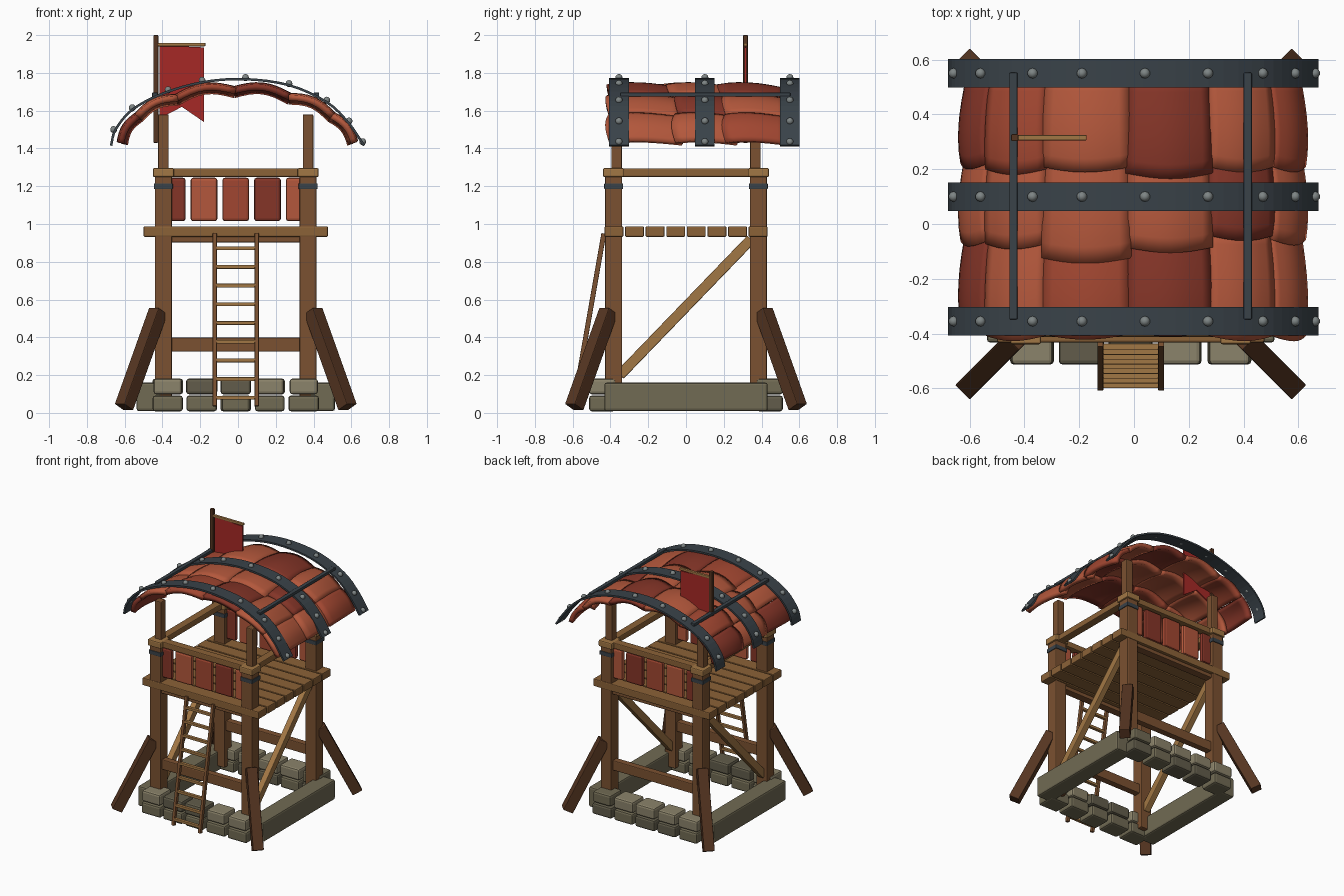
import bpy, bmesh, random
from math import pi, sin
from mathutils import Vector, Matrix

if "Cube" in bpy.data.objects:
    bpy.data.objects.remove(bpy.data.objects["Cube"])

random.seed(4)
CX = -0.012      # tower axis in x
S = 0.383        # post offset from the axis


def mat(name, r, g, b):
    m = bpy.data.materials.new(name)
    m.diffuse_color = [(c / 255) ** 2.2 for c in (r, g, b)] + [1]
    m.use_nodes = True
    m.node_tree.nodes["Principled BSDF"].inputs["Base Color"].default_value = m.diffuse_color
    return m


WOOD = mat("wood", 122, 82, 52)
LIGHT = mat("light_wood", 160, 118, 70)
PLANK = mat("plank_wood", 138, 98, 58)
DARK = mat("dark_wood", 86, 56, 38)
IRON = mat("iron", 60, 68, 74)
BOLT = mat("bolt_steel", 125, 132, 132)
STONES = [mat("stone_a", 112, 106, 84), mat("stone_b", 138, 130, 106), mat("stone_c", 98, 93, 76)]
REDS = [mat("red_a", 160, 72, 52), mat("red_b", 178, 88, 62), mat("red_c", 132, 56, 44)]
CLOTH = mat("cloth", 165, 45, 42)


def finish(name, bm, material, bevel=0, smooth=False, solid=0):
    bmesh.ops.recalc_face_normals(bm, faces=bm.faces)
    me = bpy.data.meshes.new(name)
    bm.to_mesh(me)
    bm.free()
    ob = bpy.data.objects.new(name, me)
    bpy.context.collection.objects.link(ob)
    me.materials.append(material)
    if solid:
        m = ob.modifiers.new("Solidify", 'SOLIDIFY')
        m.thickness, m.offset = solid, 0
    if bevel:
        m = ob.modifiers.new("Bevel", 'BEVEL')
        m.width, m.segments = bevel, 2
    if smooth:
        for p in me.polygons:
            p.use_smooth = True
    return ob


def box(name, c, size, material, bevel=0.006):
    bm = bmesh.new()
    bmesh.ops.create_cube(bm, size=1, matrix=Matrix.Translation(c) @ Matrix.Diagonal((*size, 1)))
    return finish(name, bm, material, bevel)


def bar(name, p, q, w, d, material, bevel=0.005):
    p, q = Vector(p), Vector(q)
    rot = (q - p).to_track_quat('Z', 'Y').to_matrix().to_4x4()
    bm = bmesh.new()
    bmesh.ops.create_cube(bm, size=1, matrix=Matrix.Translation((p + q) / 2) @ rot
                          @ Matrix.Diagonal((w, d, (q - p).length, 1)))
    return finish(name, bm, material, bevel)


def spline(pts, n):
    # Catmull-Rom resampling of a 2D path
    pts = [Vector(p) for p in pts]
    ext = [2 * pts[0] - pts[1]] + pts + [2 * pts[-1] - pts[-2]]
    out = []
    for i in range(1, len(ext) - 2):
        a, b, c, d = ext[i - 1:i + 3]
        for k in range(n):
            t = k / n
            out.append(0.5 * (2 * b + (c - a) * t + (2 * a - 5 * b + 4 * c - d) * t * t
                              + (3 * b - a - 3 * c + d) * t ** 3))
    return out + [pts[-1]]


# Corners: posts, iron bands, caps, splayed struts
for sx in (-1, 1):
    for sy in (-1, 1):
        x, y = CX + sx * S, sy * S
        box("corner_post", (x, y, 0.66), (0.09, 0.09, 1.22), WOOD)
        box("upper_post", (x, sy * 0.367, 1.42), (0.056, 0.056, 0.32), WOOD)
        box("post_band", (x, y, 1.2), (0.1, 0.1, 0.03), IRON, 0.003)
        box("post_cap", (x, y, 1.272), (0.112, 0.112, 0.048), LIGHT, 0.008)
        bar("corner_strut", (CX + sx * 0.41, sy * 0.41, 0.54), (CX + sx * 0.592, sy * 0.592, 0.03),
            0.075, 0.075, DARK)

# Side rails, braces and stone sills
for sx in (-1, 1):
    x = CX + sx * S
    box("side_rail", (x, 0, 1.272), (0.06, 0.7, 0.045), PLANK)
    bar("side_brace", (x, -0.35, 0.2), (x, 0.345, 0.92), 0.045, 0.055, LIGHT)
    box("stone_sill", (CX + sx * 0.46, 0, 0.085), (0.13, 0.865, 0.15), STONES[0], 0.012)

# Front and back rails, beams, shield panels and stone blocks
for sy in (-1, 1):
    y = sy * S
    box("cross_rail", (CX, y, 1.272), (0.7, 0.06, 0.045), PLANK)
    box("platform_beam", (CX, y, 0.917), (0.7, 0.06, 0.03), WOOD)
    box("lower_beam", (CX, y, 0.362), (0.7, 0.05, 0.075), WOOD)
    for i in range(5):
        o = i - 2
        box("shield_panel", (CX + o * 0.168, y, 1.13), (0.142, 0.035, 0.23), REDS[(i * 2 + 2) % 3], 0.014)
        for k in range(2):
            box("stone_block", (CX + o * 0.18, sy * 0.443, 0.05 + k * 0.09),
                (0.165 - random.random() * 0.02, 0.14, 0.083), random.choice(STONES), 0.014)

# Platform planks
for i in range(8):
    box("platform_plank", (CX, (i - 3.5) * 0.109, 0.96), (0.975, 0.1, 0.056), PLANK)

# Ladder
top, bot = Vector((CX, -0.435, 0.95)), Vector((CX, -0.595, 0.035))
for sx in (-1, 1):
    o = Vector((sx * 0.111, 0, 0))
    bar("ladder_rail", bot + o, top + o, 0.022, 0.026, WOOD, 0.003)
for i in range(9):
    z = 0.08 + i * 0.099
    c = bot.lerp(top, (z - bot.z) / (top.z - bot.z))
    box("ladder_rung", c, (0.22, 0.024, 0.02), LIGHT, 0.003)

# Roof tiles: overlapping, bulged, in rows along y and columns around the arch
ARCH = [(-0.605, 1.425), (-0.52, 1.56), (-0.32, 1.65), (-0.02, 1.69), (0.27, 1.655), (0.49, 1.56), (0.6, 1.425)]


def roof_tile(p0, p1, y0, y1, material):
    p0, p1 = Vector(p0), Vector(p1)
    d = p1 - p0
    n = Vector((-d.y, d.x)).normalized()
    nu, nv = 9, 8
    bm = bmesh.new()
    grid = []
    for j in range(nv):
        v = j / (nv - 1)
        row = []
        for i in range(nu):
            u = i / (nu - 1)
            spread = 1.06 - 0.06 * v
            lift = 0.026 * (1 - v) - 0.014 * (1 - v) ** 5 - 0.008 * v + 0.012 * sin(pi * v)
            p = p0 + d * (0.5 + (u - 0.5) * spread) + n * (0.13 * d.length * sin(pi * u) + lift)
            y = y0 + (y1 - y0) * v - 0.02 * sin(pi * u) * (1 - v)
            row.append(bm.verts.new((p.x, y, p.y)))
        grid.append(row)
    for j in range(nv - 1):
        for i in range(nu - 1):
            bm.faces.new((grid[j][i], grid[j][i + 1], grid[j + 1][i + 1], grid[j + 1][i]))
    finish("roof_tile", bm, material, solid=0.032, smooth=True)


for c in range(6):
    for r, (y0, y1) in enumerate([(-0.385, -0.02), (-0.07, 0.27), (0.21, 0.53)]):
        roof_tile(ARCH[c], ARCH[c + 1], y0 + random.uniform(-0.03, 0.02) * (1 + (r == 1)), y1,
                  random.choice(REDS))

# Iron roof straps with bolts
STRAP = [(-0.672, 1.415), (-0.648, 1.5), (-0.56, 1.605), (-0.4, 1.69), (-0.19, 1.75), (0.03, 1.767),
         (0.27, 1.735), (0.47, 1.645), (0.585, 1.535), (0.668, 1.415)]
BOLTS = [(-0.658, 1.5), (-0.56, 1.615), (-0.37, 1.71), (-0.19, 1.76), (0.04, 1.775), (0.27, 1.743),
         (0.47, 1.655), (0.588, 1.545), (0.66, 1.435)]
for yc in (-0.355, 0.1, 0.55):
    bm = bmesh.new()
    rows = [[bm.verts.new((p.x, yc + s * 0.052, p.y)) for s in (-1, 1)] for p in spline(STRAP, 4)]
    for a, b in zip(rows, rows[1:]):
        bm.faces.new((a[0], b[0], b[1], a[1]))
    finish("roof_strap", bm, IRON, solid=0.013)
    bm = bmesh.new()
    for x, z in BOLTS:
        bmesh.ops.create_uvsphere(bm, u_segments=10, v_segments=6, radius=0.019,
                                  matrix=Matrix.Translation((x, yc, z)))
    finish("strap_bolts", bm, BOLT, smooth=True)

# Long iron bars along the roof
for x in (-0.44, 0.415):
    box("roof_bar", (x, 0.102, 1.685), (0.03, 0.9, 0.022), IRON, 0.004)

# Flag pole, crossbar and swallow-tailed banner
box("flag_pole", (-0.435, 0.315, 1.715), (0.026, 0.026, 0.57), DARK, 0.004)
box("flag_crossbar", (-0.31, 0.315, 1.95), (0.275, 0.02, 0.018), LIGHT, 0.004)
bm = bmesh.new()
outline = [(-0.415, 1.945), (-0.18, 1.935), (-0.18, 1.54), (-0.297, 1.62), (-0.415, 1.56)]
bm.faces.new([bm.verts.new((x, 0.315, z)) for x, z in outline])
finish("banner", bm, CLOTH, solid=0.01)
